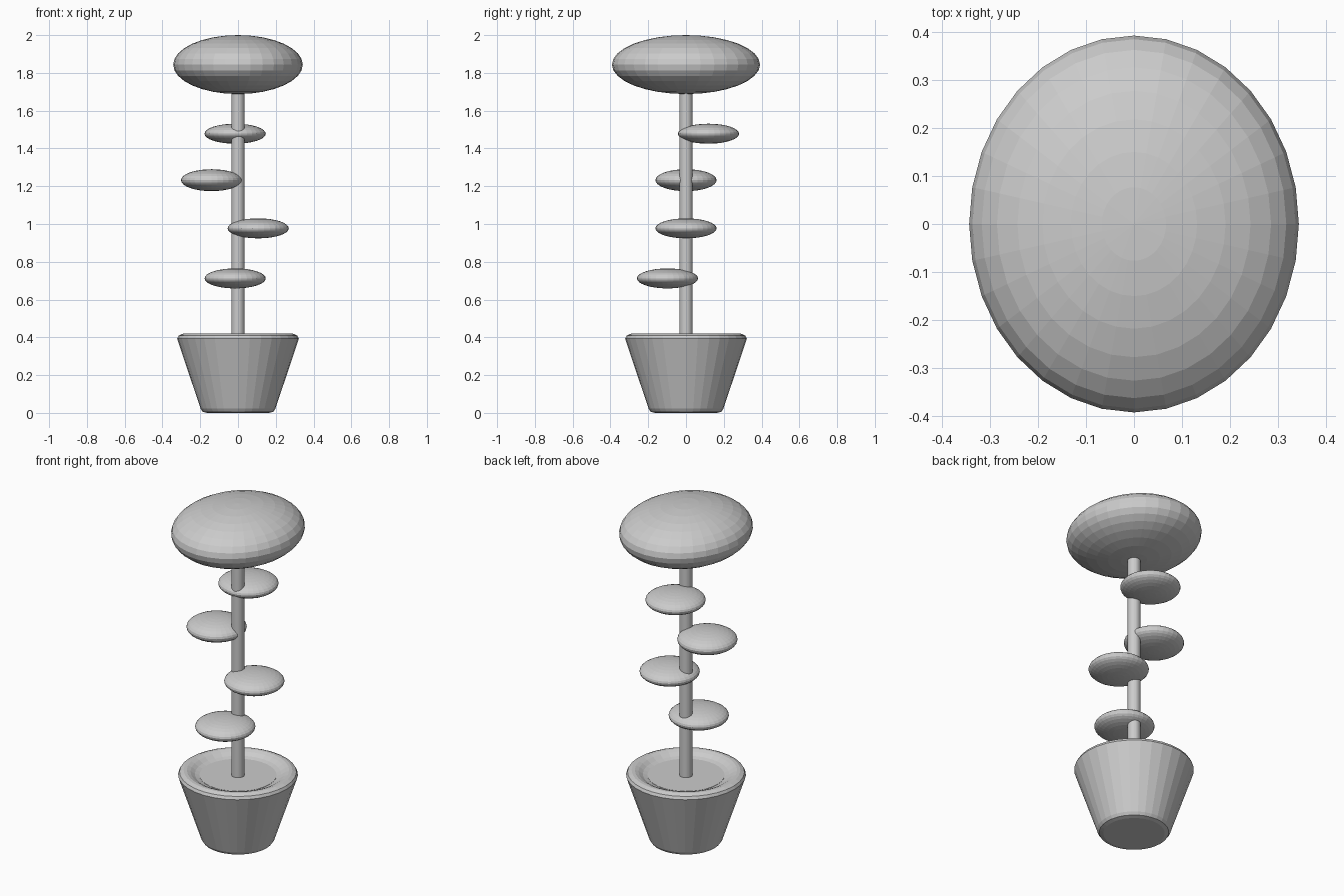
import bpy, bmesh
from math import sin, cos, tau

if "Cube" in bpy.data.objects:
    bpy.data.objects.remove(bpy.data.objects["Cube"])


def lathe(name, profile, sides=32):
    """Spin a (radius, z) profile around z; zero radii become poles."""
    bm = bmesh.new()
    rings = []
    for r, z in profile:
        if r == 0:
            rings.append([bm.verts.new((0, 0, z))] * sides)
        else:
            rings.append([bm.verts.new((r * cos(tau * i / sides), r * sin(tau * i / sides), z))
                          for i in range(sides)])
    for a, b in zip(rings, rings[1:]):
        for i in range(sides):
            j = (i + 1) % sides
            bm.faces.new(dict.fromkeys((a[i], a[j], b[j], b[i])))
    bmesh.ops.recalc_face_normals(bm, faces=bm.faces)
    me = bpy.data.meshes.new(name)
    bm.to_mesh(me)
    bm.free()
    ob = bpy.data.objects.new(name, me)
    bpy.context.collection.objects.link(ob)
    return ob


def ellipsoid(name, center, radii):
    bpy.ops.mesh.primitive_uv_sphere_add(segments=32, ring_count=16, radius=1, location=center)
    ob = bpy.context.object
    ob.name = name
    ob.scale = radii
    bpy.ops.object.transform_apply(location=False, rotation=False, scale=True)
    return ob


# Tapered pot with a rounded rim and dished inner lip
lathe("pot", [(0, 0), (0.165, 0), (0.187, 0.006), (0.198, 0.022),
              (0.322, 0.393), (0.314, 0.409), (0.292, 0.419), (0.275, 0.419),
              (0.255, 0.411), (0.232, 0.396), (0.205, 0.388), (0.2, 0.37), (0, 0.37)])

# Soil disc
lathe("soil", [(0, 0.36), (0.207, 0.36), (0.207, 0.39), (0, 0.39)])

# Trunk
lathe("trunk", [(0, 0.37), (0.035, 0.37), (0.035, 1.75), (0, 1.75)])

# Leaf pads stepping around the trunk
pads = [(-0.015, -0.098, 0.712), (0.107, 0, 0.977), (-0.14, 0, 1.232), (-0.015, 0.119, 1.478)]
for n, c in enumerate(pads, 1):
    ellipsoid(f"leaf_pad_{n}", c, (0.162, 0.162, 0.058 if n == 3 else 0.053))

# Crown
ellipsoid("crown", (0, 0, 1.844), (0.343, 0.392, 0.156))
